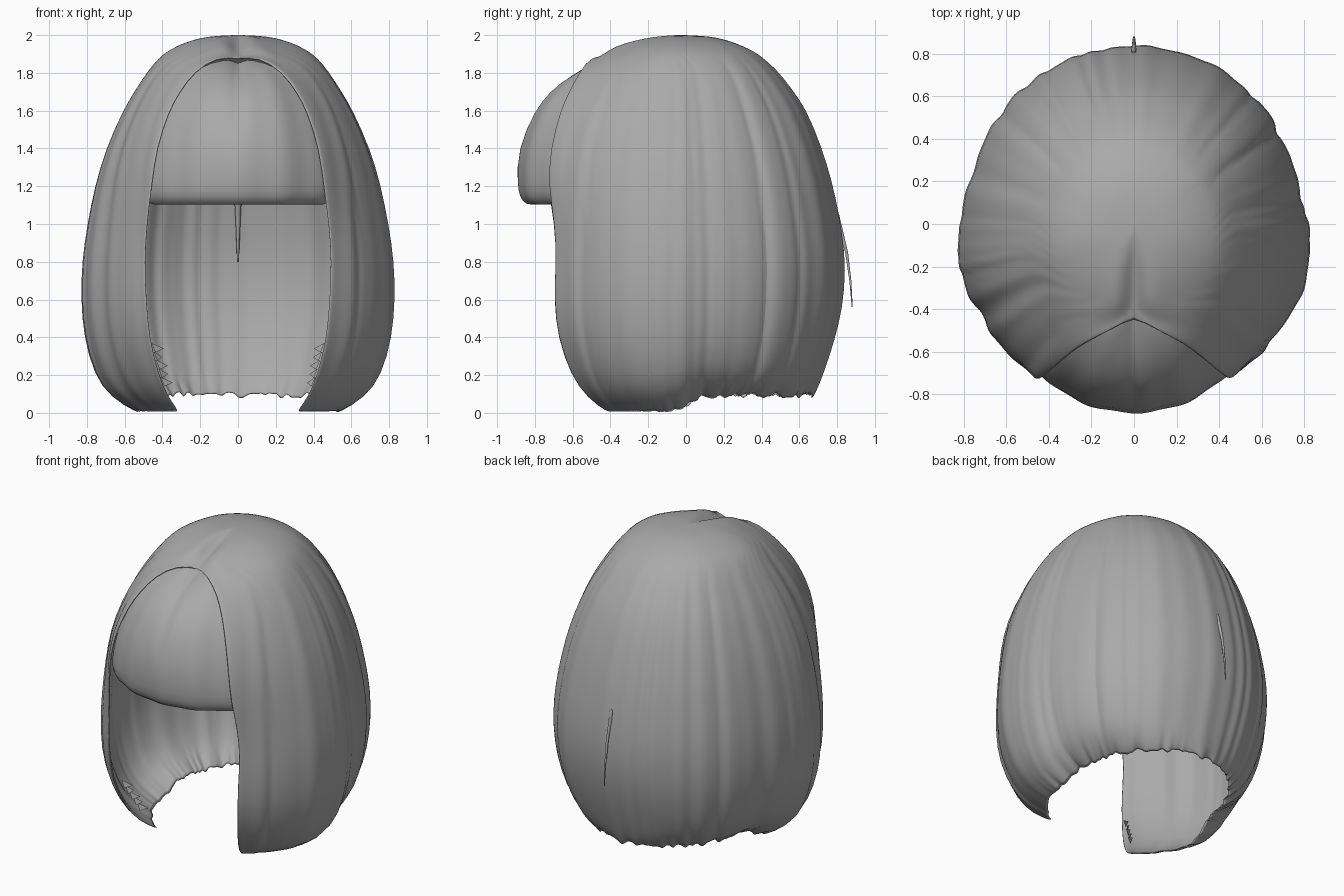
import bpy, bmesh, random
from math import sin, cos, pi, exp, radians, sqrt

random.seed(4)
if "Cube" in bpy.data.objects:
    bpy.data.objects.remove(bpy.data.objects["Cube"], do_unlink=True)

grey = bpy.data.materials.new("hair grey")
grey.use_nodes = True
grey.diffuse_color = (0.4, 0.4, 0.4, 1)
grey.node_tree.nodes["Principled BSDF"].inputs["Base Color"].default_value = (0.4, 0.4, 0.4, 1)

CY = -0.03  # centre of the head in y
# Rows: height, radius to front, side and back, opening half angle in degrees
ROWS = [
    (2.00, .02, .02, .02, 0), (1.995, .10, .15, .15, 0), (1.975, .20, .24, .24, 0),
    (1.945, .31, .32, .32, 0), (1.91, .39, .38, .39, 0), (1.88, .47, .42, .43, 13),
    (1.81, .59, .48, .51, 24), (1.70, .70, .55, .59, 28), (1.60, .78, .61, .66, 30),
    (1.40, .86, .70, .74, 32), (1.20, .86, .76, .80, 33), (1.00, .84, .80, .84, 36),
    (0.80, .83, .83, .87, 37), (0.60, .83, .835, .87, 36), (0.40, .80, .82, .84, 36),
    (0.20, .70, .765, .78, 36), (0.08, .60, .68, .74, 37), (0.0, .48, .53, .70, 39)]
# Fringe rows curl under at the bottom
FRINGE = [r for r in ROWS if 1.2 <= r[0] < 1.92] + [
    (1.14, .845, .76, .8, 33), (1.10, .815, .73, .8, 33), (1.105, .76, .70, .8, 33)]

# Random strand creases: angle, depth, width
CREASES = [(random.uniform(.65, 2 * pi - .65), random.uniform(.005, .02),
            random.uniform(.02, .05)) for _ in range(22)]


def radius(row, a):
    """Elliptical blend of the front, side and back radii."""
    end = row[1] if cos(a) > 0 else row[3]
    return 1 / sqrt((cos(a) / end) ** 2 + (sin(a) / row[2]) ** 2)


def strands(a):
    """Relative depth of the soft strands around the head."""
    wave = .004 * sin(17 * a) + .003 * sin(31 * a + 1)
    return wave - sum(d * exp(-((a - c) / w) ** 2) for c, d, w in CREASES)


def smooth(lo, hi, v):
    t = min(1, max(0, (v - lo) / (hi - lo)))
    return t * t * (3 - 2 * t)


def make(name, verts, faces):
    mesh = bpy.data.meshes.new(name)
    mesh.from_pydata(verts, [], faces)
    # weld the parting seam and drop collapsed faces
    bm = bmesh.new()
    bm.from_mesh(mesh)
    bmesh.ops.remove_doubles(bm, verts=bm.verts, dist=1e-5)
    bm.to_mesh(mesh)
    bm.free()
    mesh.materials.append(grey)
    ob = bpy.data.objects.new(name, mesh)
    bpy.context.collection.objects.link(ob)
    for o in bpy.context.selected_objects:
        o.select_set(False)
    ob.select_set(True)
    bpy.context.view_layer.objects.active = ob
    return ob


def finish(ob, thickness):
    solid = ob.modifiers.new("thickness", "SOLIDIFY")
    solid.thickness = thickness
    solid.offset = -1
    sub = ob.modifiers.new("rounding", "SUBSURF")
    sub.levels = sub.render_levels = 1
    bpy.ops.object.shade_smooth_by_angle(angle=radians(50))


def grid_faces(rows, cols):
    return [(i * cols + j, (i + 1) * cols + j, (i + 1) * cols + j + 1, i * cols + j + 1)
            for i in range(rows - 1) for j in range(cols - 1)]


# Main hair: crown, side curtains and back in one shell
COLS = 161
verts = []
for i, row in enumerate(ROWS):
    a0 = radians(row[4])
    for j in range(COLS):
        a = a0 + (2 * pi - 2 * a0) * j / (COLS - 1)
        near = min(a, 2 * pi - a)
        r = radius(row, a)
        r *= 1 + strands(a) * smooth(2, 1.75, row[0])
        # slightly narrower behind the ears, fuller ahead of them
        r *= 1 - .035 * exp(-((near - radians(110)) / .35) ** 2)
        r *= 1 + .015 * exp(-((near - radians(75)) / .25) ** 2)
        # raised lip beside the fringe
        if row[0] > 1.1:
            r += .015 * exp(-((near - a0) / .12) ** 2) * smooth(1.98, 1.88, row[0])
        x, y = r * sin(a), CY - r * cos(a)
        # hem rises behind the ears and is ragged
        hem = .085 * smooth(radians(82), radians(108), near)
        z = row[0] + hem * (1 - row[0] / 2)
        if i == len(ROWS) - 1:
            z += random.uniform(-.02, .02) * smooth(radians(60), radians(110), near)
        # centre parting
        part = smooth(-.04, -.3, y) * smooth(1.7, 1.86, z)
        z += part * (.015 * exp(-((abs(x) - .1) / .06) ** 2) - .035 * exp(-(x / .045) ** 2))
        verts.append((x, y, z))
top = len(verts)
verts.append((0, CY, 2.0))
faces = grid_faces(len(ROWS), COLS) + [(top, j, j + 1) for j in range(COLS - 1)]
finish(make("hair_shell", verts, faces), .012)

# Fringe: rounded panel tucked under the parted hair
FC = 41
verts = []
for row in FRINGE:
    half = radians(row[4] + 5)
    for j in range(FC):
        a = -half + 2 * half * j / (FC - 1)
        r = radius(row, a) - .012 * smooth(.25, .6, abs(a))
        fade = smooth(1.4, 1.65, row[0])
        r -= .025 * exp(-(a / .06) ** 2) * fade
        r += .004 * sin(23 * a + 1)
        z = row[0] - .02 * smooth(1.7, 1.85, row[0])
        z -= .03 * exp(-(a / .12) ** 2) * smooth(1.75, 1.88, row[0])
        verts.append((r * sin(a), CY - r * cos(a), z))
finish(make("fringe", verts, grid_faces(len(FRINGE), FC)), .012)


def strand(name, points, width):
    """Thin tapering lock along a path."""
    curve = bpy.data.curves.new(name, "CURVE")
    curve.dimensions = "3D"
    curve.bevel_depth = width
    curve.bevel_resolution = 1
    curve.use_fill_caps = True
    path = curve.splines.new("POLY")
    path.points.add(len(points) - 1)
    for k, (p, q) in enumerate(zip(path.points, points)):
        p.co = (*q, 1)
        p.radius = 1 - .75 * k / (len(points) - 1)
    curve.materials.append(grey)
    ob = bpy.data.objects.new(name, curve)
    bpy.context.collection.objects.link(ob)


# Loose locks at the back and inside
strand("back_lock", [(0, .80, 1.05), (0, .85, .85), (0, .87, .7), (0, .88, .56)], .012)
strand("inner_lock", [(0, .76, 1.15), (0, .79, 1.0), (0, .79, .8)], .02)

# Small loose wisps on the hem of the side curtains
verts, faces = [], []
for side in (-1, 1):
    for k in range(5):
        z = .14 + .045 * k
        x, y = side * (.39 + .012 * k), -.50 - .025 * k
        n = len(verts)
        verts += [(x, y, z), (x + side * .02, y, z + .05),
                  (x - side * random.uniform(.02, .05), y + .03, z + .02)]
        faces.append((n, n + 1, n + 2))
make("hem_wisps", verts, faces)
